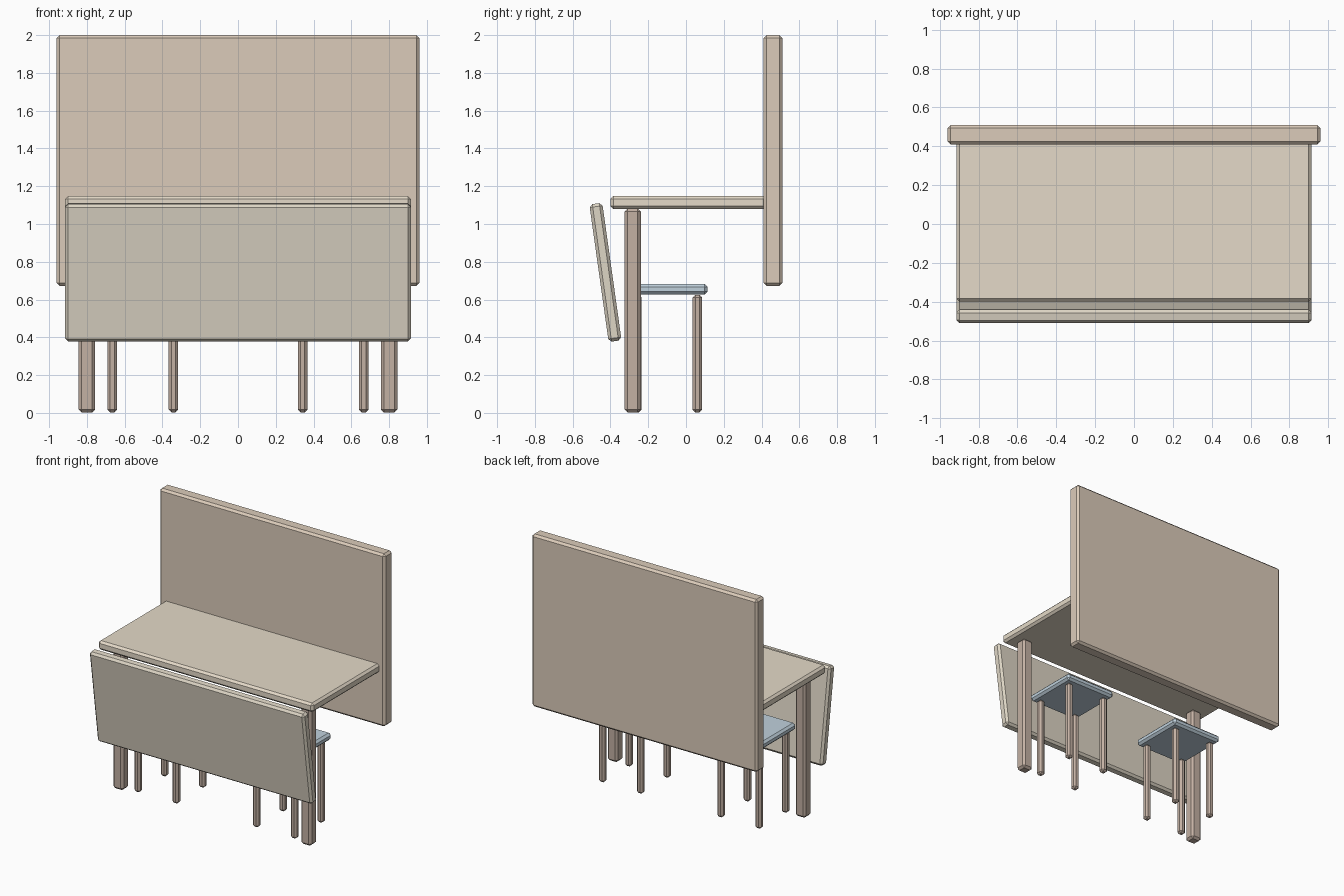
import bpy, math

if "Cube" in bpy.data.objects:
    bpy.data.objects.remove(bpy.data.objects["Cube"])


def material(name, rgb):
    m = bpy.data.materials.new(name)
    m.diffuse_color = (*rgb, 1)
    m.use_nodes = True
    m.node_tree.nodes["Principled BSDF"].inputs["Base Color"].default_value = m.diffuse_color
    return m


TAN = material("tan_wood", (0.71, 0.60, 0.49))
PALE = material("pale_wood", (0.78, 0.70, 0.58))
SAND = material("sand_wood", (0.73, 0.67, 0.56))
DARK = material("dark_wood", (0.55, 0.44, 0.37))
BLUE = material("blue_seat", (0.53, 0.64, 0.72))


def box(name, center, size, mat, bevel, tilt=0):
    """Chamfered box, optionally tilted about x."""
    bpy.ops.mesh.primitive_cube_add(size=1, location=center)
    ob = bpy.context.object
    ob.name = name
    ob.scale = size
    bpy.ops.object.transform_apply(location=False, rotation=False, scale=True)
    ob.rotation_euler.x = tilt
    mod = ob.modifiers.new("chamfer", 'BEVEL')
    mod.width = bevel
    mod.segments = 1
    ob.data.materials.append(mat)
    return ob


# Upright back board, counter top and leaning front board
box("back_board", (0, 0.46, 1.336), (1.92, 0.10, 1.328), TAN, 0.016)
box("counter_top", (0, 0.02, 1.114), (1.83, 0.84, 0.07), PALE, 0.016)
box("front_board", (0, -0.4265, 0.744), (1.83, 0.069, 0.735), SAND, 0.016,
    math.radians(8))

for side, s in (("left", -1), ("right", 1)):
    # Counter post
    box(f"{side}_post", (s * 0.80, -0.282, 0.543), (0.088, 0.085, 1.08), DARK, 0.016)
    # Stool with four legs
    cx, cy = s * 0.504, -0.10
    box(f"{side}_stool_seat", (cx, cy, 0.655), (0.43, 0.43, 0.056), BLUE, 0.016)
    for i in (-1, 1):
        for j in (-1, 1):
            box(f"{side}_stool_leg", (cx + i * 0.162, cy + j * 0.16, 0.314),
                (0.05, 0.05, 0.622), DARK, 0.014)
